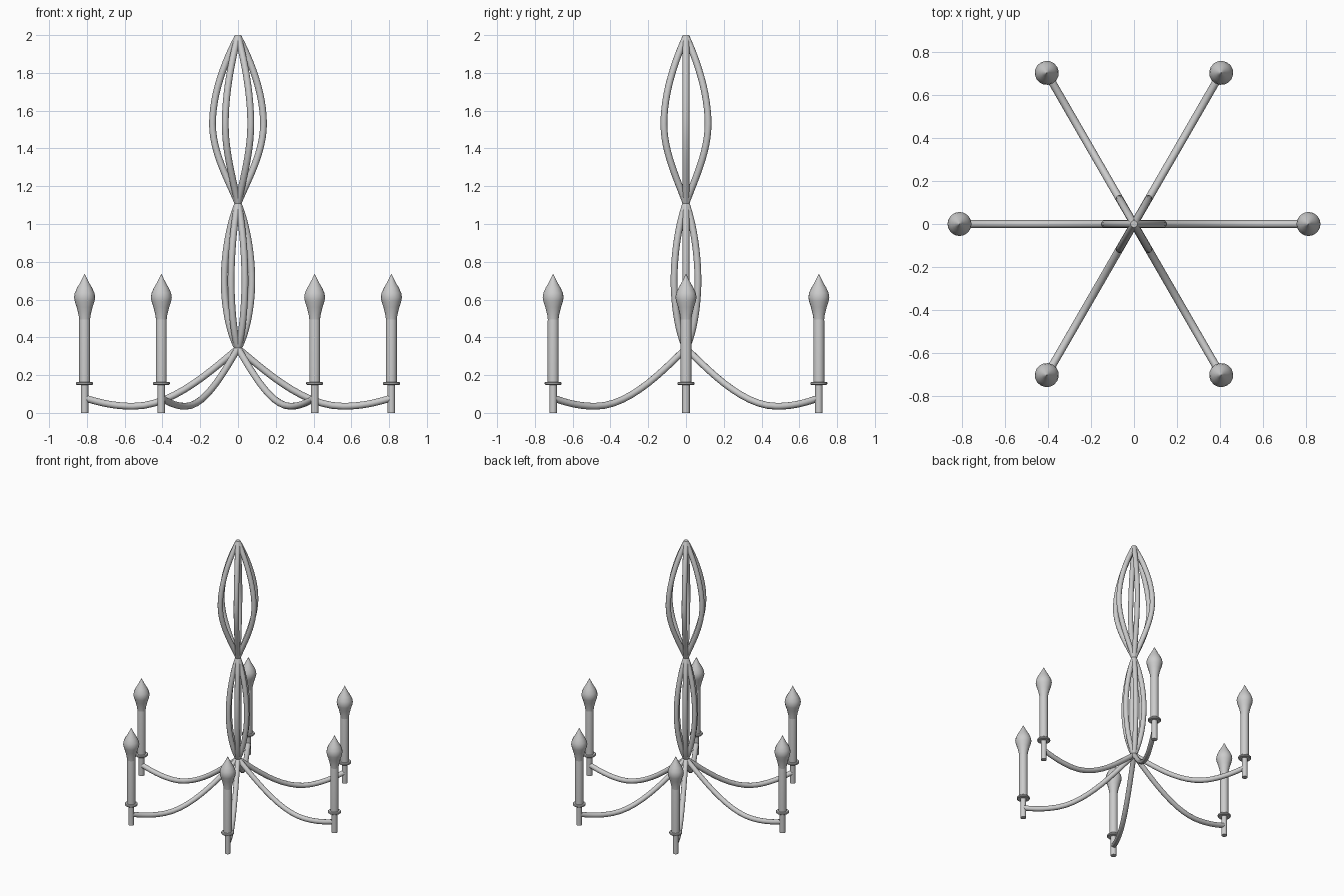
import bpy, bmesh, math

if "Cube" in bpy.data.objects:
    bpy.data.objects.remove(bpy.data.objects["Cube"])

ARMS, REACH = 6, 0.812


def lathe(name, profile, sides, x=0.0, angle=0.0):
    """Revolve (radius, z) points round a vertical axis, then place on the wheel."""
    bm = bmesh.new()
    rings = []
    for r, z in profile:
        rings.append([bm.verts.new((r * math.cos(2 * math.pi * i / sides),
                                    r * math.sin(2 * math.pi * i / sides), z))
                      for i in range(sides)])
    for a, b in zip(rings, rings[1:]):
        for i in range(sides):
            j = (i + 1) % sides
            bm.faces.new((a[i], a[j], b[j], b[i]))
    bm.faces.new(rings[0][::-1])
    bm.faces.new(rings[-1])
    me = bpy.data.meshes.new(name)
    bm.to_mesh(me)
    bm.free()
    ob = bpy.data.objects.new(name, me)
    ob.location = (x * math.cos(angle), x * math.sin(angle), 0)
    ob.rotation_euler.z = angle
    bpy.context.collection.objects.link(ob)
    me.shade_smooth()
    me.set_sharp_from_angle(angle=math.radians(40))
    return ob


# arm path: (handle in, point, handle out), each (radius, z); it crosses the axis at both pinches
PATH = [
    ((0.0, 2.03), (0.004, 1.985), (0.07, 1.86)),
    ((0.135, 1.69), (0.135, 1.53), (0.135, 1.38)),
    ((0.055, 1.24), (0.0, 1.11), (-0.042, 1.01)),
    ((-0.073, 0.85), (-0.073, 0.70), (-0.073, 0.58)),
    ((-0.05, 0.43), (0.0, 0.34), (0.11, 0.255)),
    ((0.33, 0.035), (0.555, 0.035), (0.65, 0.035)),
    ((0.73, 0.053), (0.805, 0.077), (0.82, 0.08)),
]


def arm(angle, name):
    cu = bpy.data.curves.new(name, 'CURVE')
    cu.dimensions = '3D'
    cu.bevel_depth = 0.018
    cu.bevel_resolution = 4
    cu.resolution_u = 12
    cu.use_fill_caps = True
    sp = cu.splines.new('BEZIER')
    sp.bezier_points.add(len(PATH) - 1)
    for bp, (hl, p, hr) in zip(sp.bezier_points, PATH):
        bp.handle_left_type = bp.handle_right_type = 'FREE'
        bp.handle_left = (hl[0], 0, hl[1])
        bp.co = (p[0], 0, p[1])
        bp.handle_right = (hr[0], 0, hr[1])
    ob = bpy.data.objects.new(name, cu)
    ob.rotation_euler.z = angle
    bpy.context.collection.objects.link(ob)
    # turn the swept tube into a plain mesh
    bpy.ops.object.select_all(action='DESELECT')
    ob.select_set(True)
    bpy.context.view_layer.objects.active = ob
    bpy.ops.object.convert(target='MESH')
    bpy.ops.object.shade_smooth_by_angle(angle=math.radians(40))


for k in range(ARMS):
    a = math.tau * k / ARMS
    n = k + 1
    arm(a, f"arm_{n}")
    # socket under the drip ring
    lathe(f"socket_{n}", [(0.02, 0), (0.02, 0.152)], 16, REACH, a)
    # drip ring
    lathe(f"drip_ring_{n}", [(0.041, 0.148), (0.045, 0.152), (0.045, 0.160), (0.041, 0.164)],
          20, REACH, a)
    # candle tube
    lathe(f"candle_{n}", [(0.029, 0.160), (0.029, 0.49), (0.027, 0.505)], 16, REACH, a)
    # flame bulb
    lathe(f"bulb_{n}", [(0.028, 0.49), (0.032, 0.52), (0.042, 0.56), (0.052, 0.59),
                        (0.056, 0.612), (0.052, 0.635), (0.040, 0.662), (0.026, 0.685),
                        (0.014, 0.708), (0.006, 0.725), (0.001, 0.735)], 16, REACH, a)

# cap where the arms meet at the top
lathe("top_cap", [(0.02, 1.975), (0.02, 1.995), (0.016, 2.0)], 16)
